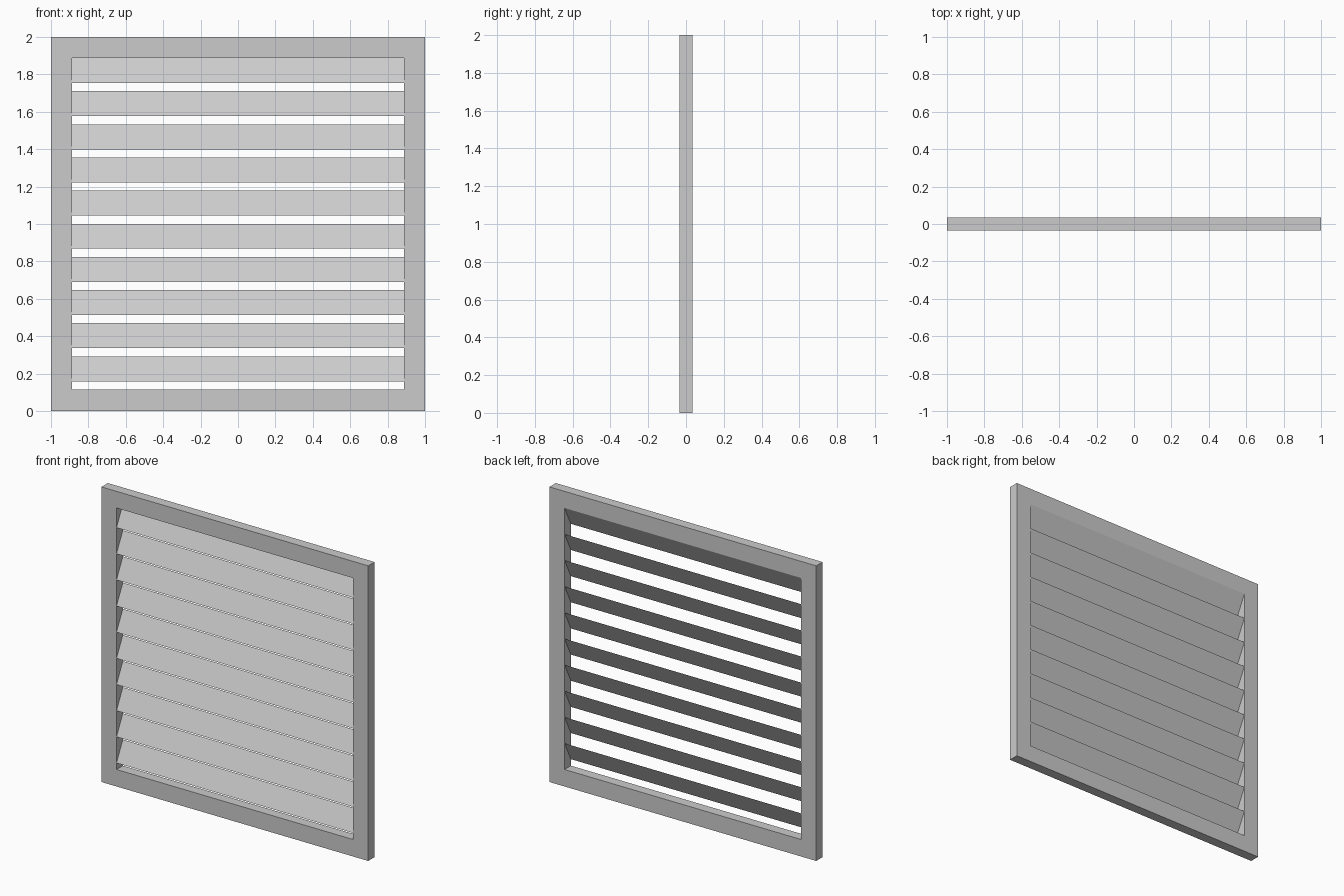
import bpy
import bmesh

cube = bpy.data.objects.get("Cube")
if cube:
    bpy.data.objects.remove(cube, do_unlink=True)

DEPTH = 0.034            # half the frame depth
INNER_X = 0.887          # half the opening width
INNER_BOTTOM, INNER_TOP = 0.115, 1.887
SLATS, SLAT_HEIGHT = 10, 0.133

# Single painted finish
grey = bpy.data.materials.new("light grey")
grey.use_nodes = True
colour = (0.6, 0.6, 0.6, 1)
grey.diffuse_color = colour
grey.node_tree.nodes["Principled BSDF"].inputs["Base Color"].default_value = colour


def add_object(name, bm):
    mesh = bpy.data.meshes.new(name)
    bm.to_mesh(mesh)
    bm.free()
    mesh.materials.append(grey)
    obj = bpy.data.objects.new(name, mesh)
    bpy.context.collection.objects.link(obj)
    return obj


def rectangle(bm, x, z0, z1, y):
    corners = [(-x, z0), (x, z0), (x, z1), (-x, z1)]
    return [bm.verts.new((cx, y, cz)) for cx, cz in corners]


# Frame: outer and inner loops, front and back, joined into one ring
bm = bmesh.new()
outer_front = rectangle(bm, 1, 0, 2, -DEPTH)
inner_front = rectangle(bm, INNER_X, INNER_BOTTOM, INNER_TOP, -DEPTH)
inner_back = rectangle(bm, INNER_X, INNER_BOTTOM, INNER_TOP, DEPTH)
outer_back = rectangle(bm, 1, 0, 2, DEPTH)
loops = [outer_front, inner_front, inner_back, outer_back]
for k, a in enumerate(loops):
    b = loops[(k + 1) % len(loops)]
    for i in range(4):
        j = (i + 1) % 4
        bm.faces.new((a[i], a[j], b[j], b[i]))
bmesh.ops.recalc_face_normals(bm, faces=bm.faces)
add_object("frame", bm)

# Slats: thin sheets sloping from the back top down to the front bottom
pitch = (INNER_TOP - INNER_BOTTOM) / SLATS
for n in range(SLATS):
    top = INNER_TOP - n * pitch
    low = top - SLAT_HEIGHT
    bm = bmesh.new()
    bm.faces.new([bm.verts.new(p) for p in (
        (-INNER_X, -DEPTH, low), (INNER_X, -DEPTH, low),
        (INNER_X, DEPTH, top), (-INNER_X, DEPTH, top))])
    add_object(f"slat_{n + 1}", bm)
